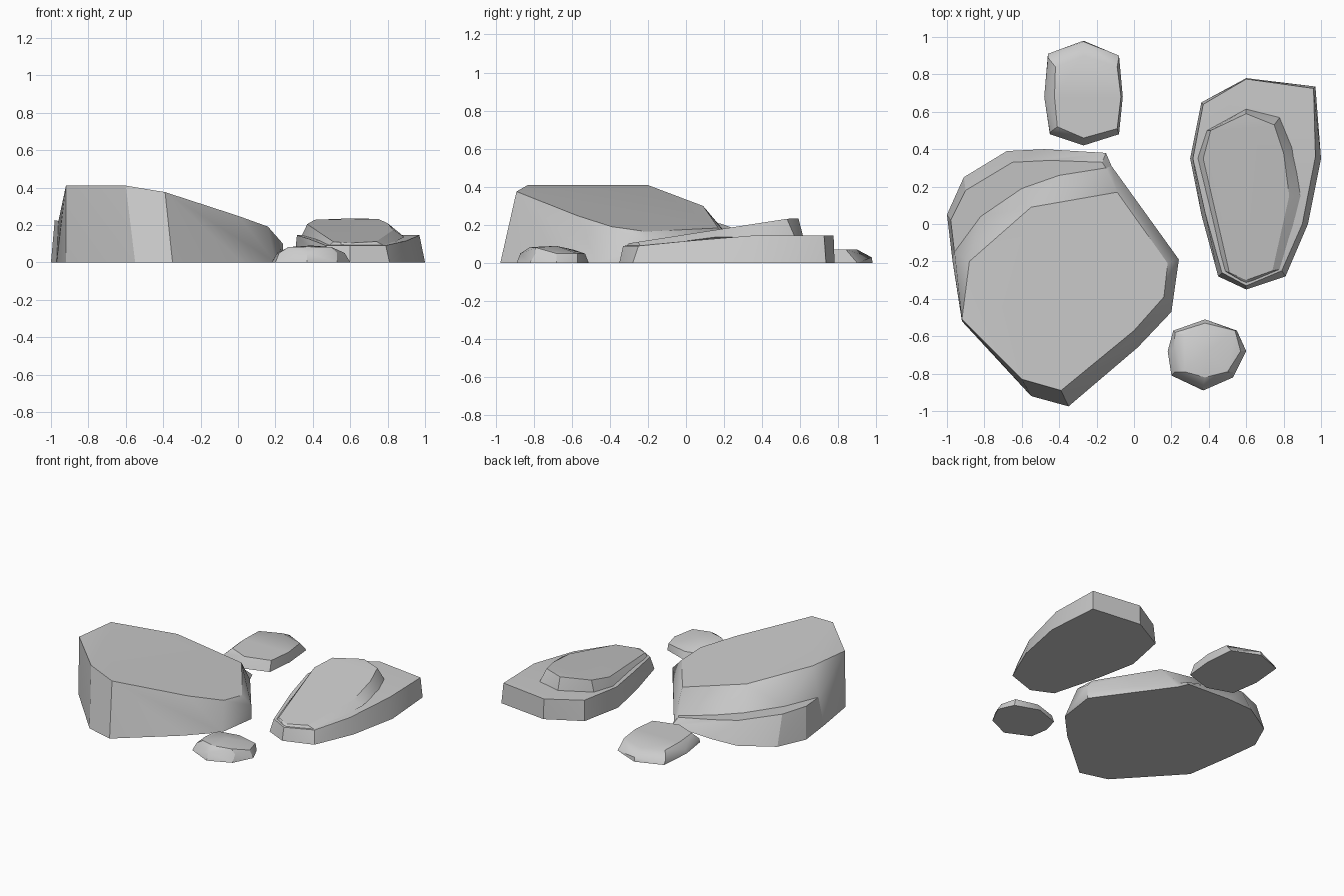
import bpy
import bmesh
import math

cube = bpy.data.objects.get("Cube")
if cube:
    bpy.data.objects.remove(cube, do_unlink=True)


def make_material(name, colour):
    material = bpy.data.materials.new(name)
    material.use_nodes = True
    material.diffuse_color = colour
    shader = material.node_tree.nodes["Principled BSDF"]
    shader.inputs["Base Color"].default_value = colour
    shader.inputs["Roughness"].default_value = 0.9
    return material


stone = make_material("stone grey", (0.6, 0.6, 0.6, 1))


def at_height(outline, height):
    """Lift a flat outline to a fixed height, or to a height given by a rule."""
    rule = height if callable(height) else lambda x, y: height
    return [(x, y, rule(x, y)) for x, y in outline]


def make_rock(name, *layers):
    """Wrap a taut faceted skin around stacked outlines."""
    bm = bmesh.new()
    for layer in layers:
        for point in layer:
            bm.verts.new(point)
    bmesh.ops.remove_doubles(bm, verts=bm.verts, dist=0.002)
    hull = bmesh.ops.convex_hull(bm, input=bm.verts)
    unused = {v for v in hull["geom_interior"] + hull["geom_unused"]
              if isinstance(v, bmesh.types.BMVert)}
    bmesh.ops.delete(bm, geom=list(unused), context="VERTS")
    # Merge nearly flat triangles into clean facets
    bmesh.ops.dissolve_limit(bm, angle_limit=math.radians(3),
                             verts=bm.verts, edges=bm.edges)
    bmesh.ops.recalc_face_normals(bm, faces=bm.faces)
    mesh = bpy.data.meshes.new(name)
    bm.to_mesh(mesh)
    bm.free()
    mesh.materials.append(stone)
    rock = bpy.data.objects.new(name, mesh)
    bpy.context.collection.objects.link(rock)
    bpy.ops.object.select_all(action="DESELECT")
    rock.select_set(True)
    bpy.context.view_layer.objects.active = rock
    bpy.ops.object.shade_smooth_by_angle(angle=math.radians(30))
    return rock


# Large boulder: tilted flat top, capped level along the left
def boulder_top(x, y):
    return min(0.41, 0.183 - 0.231 * x - 0.115 * y)


def ledge_top(x, y):
    return 0.01 - 0.22 * x


boulder_foot = [(-.97, -.2), (-.92, -.52), (-.55, -.92), (-.35, -.975),
                (.02, -.66), (.2, -.47), (.24, -.19), (-.12, .31)]
boulder_rim = [(-.88, -.2), (-.92, -.51), (-.6, -.83), (-.39, -.89), (0, -.57),
               (.16, -.39), (.18, -.21), (-.09, .17), (-.22, .145), (-.55, .09)]
ledge_back = [(-.96, -.15), (-.82, .04), (-.6, .19), (-.4, .26), (-.15, .3)]
make_rock("large_boulder", at_height(boulder_foot, 0), at_height(ledge_back, 0),
          at_height([(.24, -.19)], 0.1),
          at_height(ledge_back, ledge_top), at_height(boulder_rim, boulder_top))

# Low ledge wrapping the back of the boulder
ledge_foot = [(-.97, -.2), (-1, .05), (-.91, .25), (-.68, .39),
              (-.48, .4), (-.15, .38), (-.12, .31)]
ledge_rim = [(-.98, .02), (-.9, .18), (-.65, .33), (-.45, .34), (-.17, .33)]
make_rock("boulder_ledge", at_height(ledge_foot, 0),
          at_height(ledge_rim, ledge_top), at_height(ledge_back, ledge_top))


# Long rock: broad slab that dips towards the front
def slab_top(x, y):
    return min(0.145, max(0.09, 0.115 + 0.17 * y))


slab_foot = [(.6, .78), (.97, .735), (1, .35), (.93, 0), (.81, -.28),
             (.6, -.35), (.45, -.28), (.36, .05), (.3, .35), (.36, .65)]
slab_rim = [(.6, .775), (.96, .725), (.97, .36), (.9, 0), (.79, -.25),
            (.6, -.33), (.47, -.26), (.38, .06), (.315, .35), (.37, .64)]
make_rock("long_slab", at_height(slab_foot, 0), at_height(slab_rim, slab_top))


# Raised wedge on the slab, highest at the back
def wedge_top(x, y):
    return min(0.15 + 0.155 * y, 0.235)


wedge_foot = [(.6, .615), (.78, .57), (.85, .4), (.89, .15), (.79, -.24),
              (.6, -.32), (.48, -.25), (.34, .35), (.39, .5)]
wedge_rim = [(.6, .59), (.75, .53), (.8, .38), (.83, .15), (.74, -.25),
             (.6, -.3), (.51, -.26), (.37, .35), (.41, .5)]
make_rock("slab_wedge", at_height(wedge_foot, lambda x, y: slab_top(x, y) - 0.005),
          at_height(wedge_rim, wedge_top))

# Flat pebble behind the boulder
back_foot = [(-.27, .98), (-.46, .91), (-.48, .68), (-.45, .48),
             (-.27, .42), (-.08, .48), (-.06, .68), (-.08, .9)]
back_shoulder = [(-.27, .975), (-.46, .89), (-.47, .68), (-.45, .49)]
back_rim = [(-.27, .9), (-.42, .84), (-.425, .68), (-.41, .52),
            (-.27, .46), (-.09, .51), (-.07, .68), (-.09, .84)]
make_rock("back_pebble", at_height(back_foot, 0), at_height(back_shoulder, 0.03),
          at_height(back_rim, 0.07))

# Small rounded pebble in front
front_foot = [(.38, -.51), (.55, -.57), (.6, -.68), (.53, -.82),
              (.37, -.89), (.2, -.81), (.18, -.68), (.21, -.57)]
front_shoulder = [(.38, -.53), (.54, -.57), (.57, -.68), (.53, -.79),
                  (.37, -.87), (.22, -.79), (.21, -.68), (.22, -.58)]
front_crown = [(.27, -.59), (.27, -.68), (.27, -.79), (.38, -.82), (.5, -.79)]
make_rock("front_pebble", at_height(front_foot, 0), at_height(front_shoulder, 0.05),
          at_height(front_crown, lambda x, y: 0.075 - 0.06 * (y + 0.68)),
          at_height([(.39, -.68)], 0.09))
